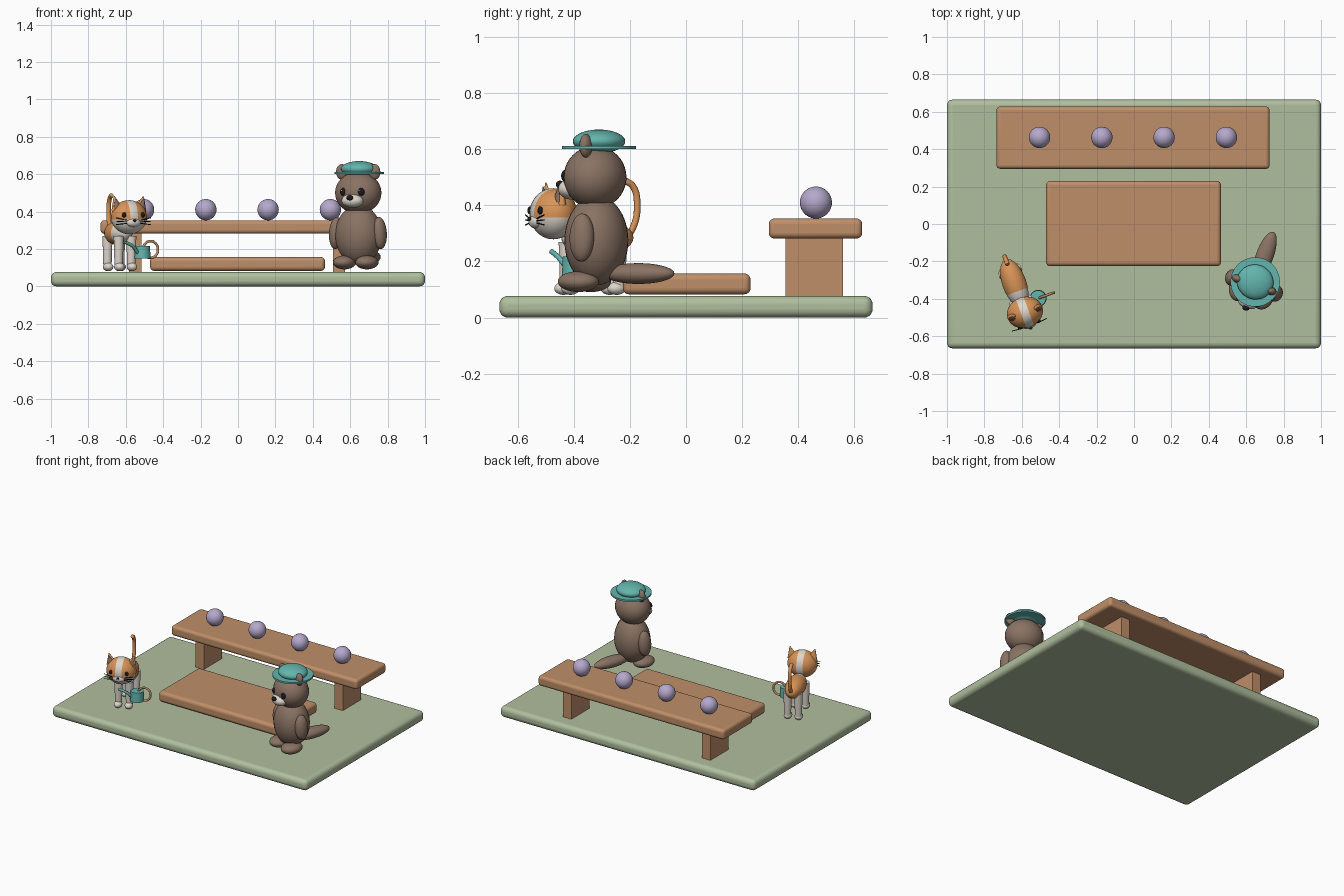
import bpy, bmesh, math
from mathutils import Matrix, Vector, Euler

if "Cube" in bpy.data.objects:
    bpy.data.objects.remove(bpy.data.objects["Cube"])


def material(name, *srgb):
    lin = [((c + 0.055) / 1.055) ** 2.4 for c in srgb] + [1]
    m = bpy.data.materials.new(name)
    m.use_nodes = True
    m.diffuse_color = lin
    m.node_tree.nodes["Principled BSDF"].inputs["Base Color"].default_value = lin
    return m


green = material("sage green", .69, .75, .62)
wood = material("wood", .75, .56, .41)
lavender = material("lavender", .71, .66, .80)
brown = material("fur brown", .54, .45, .39)
teal = material("teal", .39, .71, .68)
orange = material("fur orange", .85, .58, .34)
cream = material("cream", .87, .84, .80)
black = material("black", .11, .11, .12)

WORLD = Matrix()
OTTER = Matrix.Translation((.648, -.31, 0)) @ Matrix.Rotation(math.radians(-20), 4, 'Z')
CAT = Matrix.Translation((-.635, -.33, 0)) @ Matrix.Rotation(math.radians(20), 4, 'Z')


def place(loc, scale, rot=(0, 0, 0)):
    return Matrix.LocRotScale(Vector(loc), Euler([math.radians(a) for a in rot]), Vector(scale))


def finish(name, bm, mats, matrix, smooth=True):
    bm.transform(matrix)
    bmesh.ops.recalc_face_normals(bm, faces=bm.faces)
    mesh = bpy.data.meshes.new(name)
    bm.to_mesh(mesh)
    bm.free()
    for m in mats:
        mesh.materials.append(m)
    ob = bpy.data.objects.new(name, mesh)
    bpy.context.scene.collection.objects.link(ob)
    if smooth:
        bpy.ops.object.select_all(action='DESELECT')
        ob.select_set(True)
        bpy.context.view_layer.objects.active = ob
        bpy.ops.object.shade_smooth_by_angle(angle=math.radians(40))
    return ob


def box(name, lo, hi, mat, bevel):
    lo, hi = Vector(lo), Vector(hi)
    bm = bmesh.new()
    bmesh.ops.create_cube(bm, size=1)
    ob = finish(name, bm, [mat], place((lo + hi) / 2, hi - lo), bevel > 0)
    if bevel:
        mod = ob.modifiers.new("rounding", 'BEVEL')
        mod.width, mod.segments = bevel, 5


def ball(name, loc, rad, mat, group=WORLD, rot=(0, 0, 0), cuts=(), rule=None):
    """Ellipsoid; cuts are (point, normal) planes on the unit sphere, rule picks second colour."""
    bm = bmesh.new()
    bmesh.ops.create_uvsphere(bm, u_segments=32, v_segments=20, radius=1)
    for co, no in cuts:
        bmesh.ops.bisect_plane(bm, geom=bm.verts[:] + bm.edges[:] + bm.faces[:],
                               plane_co=co, plane_no=no)
    if rule:
        for f in bm.faces:
            f.material_index = int(rule(f.calc_center_median()))
    mats = mat if isinstance(mat, list) else [mat]
    finish(name, bm, mats, group @ place(loc, rad, rot))


def cone(name, loc, r1, r2, depth, mat, group, scale=(1, 1, 1), rot=(0, 0, 0), sides=32):
    bm = bmesh.new()
    bmesh.ops.create_cone(bm, cap_ends=True, segments=sides, radius1=r1, radius2=r2, depth=depth)
    finish(name, bm, [mat], group @ place(loc, scale, rot))


def tube(name, points, radius, mat, group, cyclic=False):
    cu = bpy.data.curves.new(name, 'CURVE')
    cu.dimensions = '3D'
    cu.bevel_depth, cu.bevel_resolution, cu.resolution_u = radius, 4, 10
    cu.use_fill_caps = True
    sp = cu.splines.new('BEZIER')
    sp.bezier_points.add(len(points) - 1)
    for bp, p in zip(sp.bezier_points, points):
        bp.co = p
        bp.handle_left_type = bp.handle_right_type = 'AUTO'
    sp.use_cyclic_u = cyclic
    cu.materials.append(mat)
    ob = bpy.data.objects.new(name, cu)
    ob.matrix_world = group
    bpy.context.scene.collection.objects.link(ob)


# Ground, low platform and bench with four balls
box("ground_slab", (-1, -.665, 0), (1, .665, .077), green, .03)
box("low_platform", (-.47, -.225, .083), (.465, .23, .157), wood, .022)
box("bench_top", (-.735, .295, .282), (.725, .628, .353), wood, .02)
for side, x in (("left", .54), ("right", -.55)):
    box(side + "_bench_leg", (x - .033, .355, .075), (x + .033, .56, .288), wood, 0)
for i in range(4):
    ball("ball_%d" % (i + 1), (-.505 + i * .333, .463, .41), (.057,) * 3, lavender)

# Otter: body, head and face
ball("otter_body", (0, -.01, .275), (.127, .112, .16), brown, OTTER)
ball("otter_head", (0, -.015, .5), (.126, .11, .112), brown, OTTER)
ball("otter_muzzle", (0, -.105, .458), (.06, .045, .037), cream, OTTER)
ball("otter_nose", (0, -.148, .474), (.019, .014, .014), black, OTTER)
ball("otter_tail", (0, .15, .157), (.047, .135, .037), brown, OTTER)

# Otter: paired parts
for side, s in (("left", 1), ("right", -1)):
    ball("otter_%s_eye" % side, (s * .05, -.108, .505), (.019, .016, .022), black, OTTER)
    ball("otter_%s_eye_glint" % side, (s * .05 - .005, -.123, .512), (.004, .003, .004), cream, OTTER)
    ball("otter_%s_ear" % side, (s * .093, -.016, .612), (.032, .022, .042), brown, OTTER)
    ball("otter_%s_arm" % side, (s * .124, -.02, .285), (.037, .045, .086), brown, OTTER, (0, -s * 4, 0))
    ball("otter_%s_foot" % side, (s * .064, -.055, .128), (.06, .075, .037), brown, OTTER)

# Otter: hat
cone("hat_brim", (0, 0, .606), .132, .132, .012, teal, OTTER, sides=48)
ball("hat_crown", (0, 0, .628), (.098, .093, .042), teal, OTTER)

# Cat: body with pale chest, head with pale stripe and jaw
ball("cat_body", (0, .015, .285), (.064, .135, .064), [orange, cream], CAT,
     cuts=[((0, -.35, 0), (0, 1, 0))], rule=lambda c: c.y < -.35)
STRIPE, JAW = .22, -.15
ball("cat_head", (0, -.152, .37), (.098, .083, .091), [orange, cream], CAT,
     cuts=[((STRIPE, 0, 0), (1, 0, 0)), ((-STRIPE, 0, 0), (1, 0, 0)),
           ((0, 0, JAW), (0, 0, 1)), ((0, .4, 0), (0, 1, 0))],
     rule=lambda c: abs(c.x) < STRIPE or (c.z < JAW and c.y < .4))
ball("cat_muzzle", (0, -.22, .342), (.04, .022, .024), cream, CAT)
ball("cat_nose", (0, -.243, .352), (.009, .006, .007), black, CAT)
tube("cat_tail", [(0, .11, .27), (0, .15, .32), (0, .166, .4), (0, .15, .468), (0, .12, .488)],
     .012, orange, CAT)

# Cat: paired parts
for side, s in (("left", 1), ("right", -1)):
    ball("cat_%s_eye" % side, (s * .053, -.221, .382), (.012, .009, .014), black, CAT)
    cone("cat_%s_ear" % side, (s * .074, -.15, .445), .035, .003, .075, orange, CAT,
         (1, .55, 1), (0, s * 14, 0))
    cone("cat_%s_inner_ear" % side, (s * .074, -.162, .442), .023, .002, .052, brown, CAT,
         (1, .5, 1), (0, s * 14, 0))
    for i in (-1, 0, 1):
        tube("cat_%s_whisker" % side, [(s * .038, -.228, .345 + i * .008),
             (s * .098, -.222, .348 + i * .018)], .0022, black, CAT)
    for end, y in (("front", -.09), ("hind", .085)):
        cone("cat_%s_%s_leg" % (side, end), (s * .036, y, .185), .022, .027, .17, cream, CAT)
        ball("cat_%s_%s_paw" % (side, end), (s * .036, y - .01, .104), (.027, .034, .023), cream, CAT)

# Watering can
cone("can_body", (.092, -.105, .183), .045, .042, .068, teal, CAT)
tube("can_spout", [(.06, -.125, .18), (.025, -.142, .215), (-.02, -.152, .236)], .009, teal, CAT)
ring = [(.14 + .042 * math.cos(a * math.pi / 4), -.105, .197 + .045 * math.sin(a * math.pi / 4))
        for a in range(8)]
tube("can_handle", ring, .007, wood, CAT, True)
